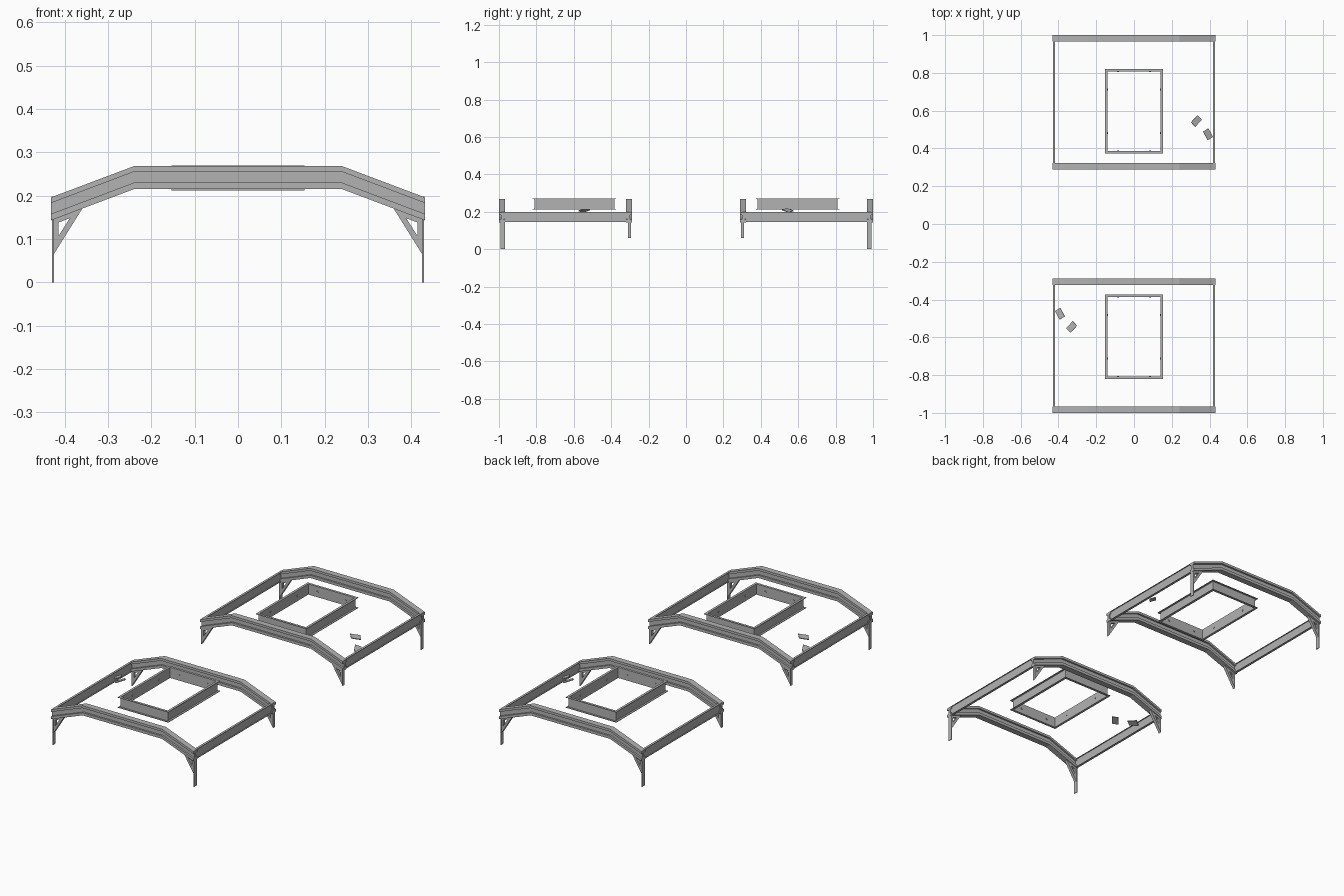
import bpy, bmesh, math
from mathutils import Matrix, Vector

if "Cube" in bpy.data.objects:
    bpy.data.objects.remove(bpy.data.objects["Cube"])

steel = bpy.data.materials.new("steel_grey")
steel.diffuse_color = (0.45, 0.45, 0.45, 1)
steel.use_nodes = True
steel.node_tree.nodes["Principled BSDF"].inputs["Base Color"].default_value = steel.diffuse_color


def finish(name, bm, s):
    """s = -1 turns the part half a turn about the vertical axis."""
    if s < 0:
        bm.transform(Matrix.Rotation(math.pi, 4, 'Z'))
    bmesh.ops.recalc_face_normals(bm, faces=bm.faces)
    me = bpy.data.meshes.new(name)
    bm.to_mesh(me)
    bm.free()
    me.materials.append(steel)
    bpy.context.collection.objects.link(bpy.data.objects.new(name, me))


def loft(name, rings, s, closed=False):
    """Skin a run of equal rings; closed runs join up, open ones get caps."""
    bm = bmesh.new()
    vs = [[bm.verts.new(p) for p in r] for r in rings]
    n, k = len(vs), len(vs[0])
    for i in range(n if closed else n - 1):
        a, b = vs[i], vs[(i + 1) % n]
        for j in range(k):
            bm.faces.new((a[j], a[(j + 1) % k], b[(j + 1) % k], b[j]))
    if not closed:
        bm.faces.new(vs[0])
        bm.faces.new(vs[-1])
    finish(name, bm, s)


def box(name, lo, hi, s):
    rings = [[(x, lo[1], lo[2]), (x, hi[1], lo[2]), (x, hi[1], hi[2]), (x, lo[1], hi[2])]
             for x in (lo[0], hi[0])]
    loft(name, rings, s)


def i_section(a0, a1, z, recess):
    """I profile; z = bottom, lower flange, upper flange, top."""
    b0, b1 = a0 + recess, a1 - recess
    return [(a0, z[0]), (a1, z[0]), (a1, z[1]), (b1, z[1]), (b1, z[2]), (a1, z[2]),
            (a1, z[3]), (a0, z[3]), (a0, z[2]), (b0, z[2]), (b0, z[1]), (a0, z[1])]


def plate(name, centre, spin, s):
    """Loose plate lying on the roof slope."""
    bm = bmesh.new()
    bmesh.ops.create_cube(bm, size=1)
    bm.transform(Matrix.Translation(centre)
                 @ Matrix.Rotation(math.radians(21), 4, 'Y')
                 @ Matrix.Rotation(math.radians(spin), 4, 'Z')
                 @ Matrix.Diagonal((0.052, 0.034, 0.004, 1)))
    finish(name, bm, s)


def bolt(name, pos, direction, s):
    bm = bmesh.new()
    bmesh.ops.create_cone(bm, cap_ends=True, segments=8, radius1=0.005,
                          radius2=0.005, depth=0.006)
    bm.transform(Matrix.Translation(pos)
                 @ Vector(direction).to_track_quat('Z', 'Y').to_matrix().to_4x4())
    finish(name, bm, s)


for s, tag in ((1, "back"), (-1, "front")):
    # arched cross beams
    for end, y0, y1 in (("inner", 0.289, 0.322), ("outer", 0.967, 1.0)):
        prof = i_section(y0, y1, (0.215, 0.23, 0.255, 0.268), 0.01)
        rings = [[(x, y, z + dz) for y, z in prof]
                 for x, dz in ((-0.431, -0.072), (-0.24, 0), (0.24, 0), (0.431, -0.072))]
        loft(f"{tag}_{end}_arched_beam", rings, s)

    for m, side in ((1, "right"), (-1, "left")):
        # straight side beams
        prof = i_section(0.418, 0.43, (0.146, 0.149, 0.195, 0.198), 0.0045)
        loft(f"{tag}_{side}_side_beam",
             [[(m * x, y, z) for x, z in prof] for y in (0.302, 0.987)], s)
        # triangular corner brackets with an open middle
        outer = ((0.428, 0.06), (0.428, 0.147), (0.358, 0.172))
        hole = ((0.414, 0.107), (0.414, 0.138), (0.388, 0.148))
        for end, y0, y1 in (("inner", 0.293, 0.309), ("outer", 0.972, 0.988)):
            rings = [[(m * a[0], y0, a[1]), (m * a[0], y1, a[1]),
                      (m * b[0], y1, b[1]), (m * b[0], y0, b[1])]
                     for a, b in zip(outer, hole)]
            loft(f"{tag}_{end}_{side}_bracket", rings, s, closed=True)
        # long legs on the outer corners only
        xs = sorted((m * 0.425, m * 0.429))
        box(f"{tag}_{side}_leg", (xs[0], 0.968, 0), (xs[1], 0.992, 0.15), s)

    # hatch frame: channel with flanges turned outwards
    chan = ((0, 0.212), (0.013, 0.212), (0.013, 0.215), (0.003, 0.215),
            (0.003, 0.267), (0.013, 0.267), (0.013, 0.27), (0, 0.27))
    cy = 0.597
    rings = [[(sx * (0.14 + o), cy + sy * (0.211 + o), z) for o, z in chan]
             for sx, sy in ((-1, -1), (1, -1), (1, 1), (-1, 1))]
    loft(f"{tag}_hatch_frame", rings, s, closed=True)

    # bolts through the hatch walls
    for m in (1, -1):
        for k in (1, -1):
            bolt(f"{tag}_hatch_bolt", (m * 0.14, cy + k * 0.115, 0.241), (1, 0, 0), s)
            bolt(f"{tag}_hatch_bolt", (k * 0.085, cy + m * 0.211, 0.241), (0, 1, 0), s)

    # loose roof plates
    plate(f"{tag}_upper_plate", (0.33, 0.545, 0.207), 45, s)
    plate(f"{tag}_lower_plate", (0.392, 0.475, 0.184), -60, s)
